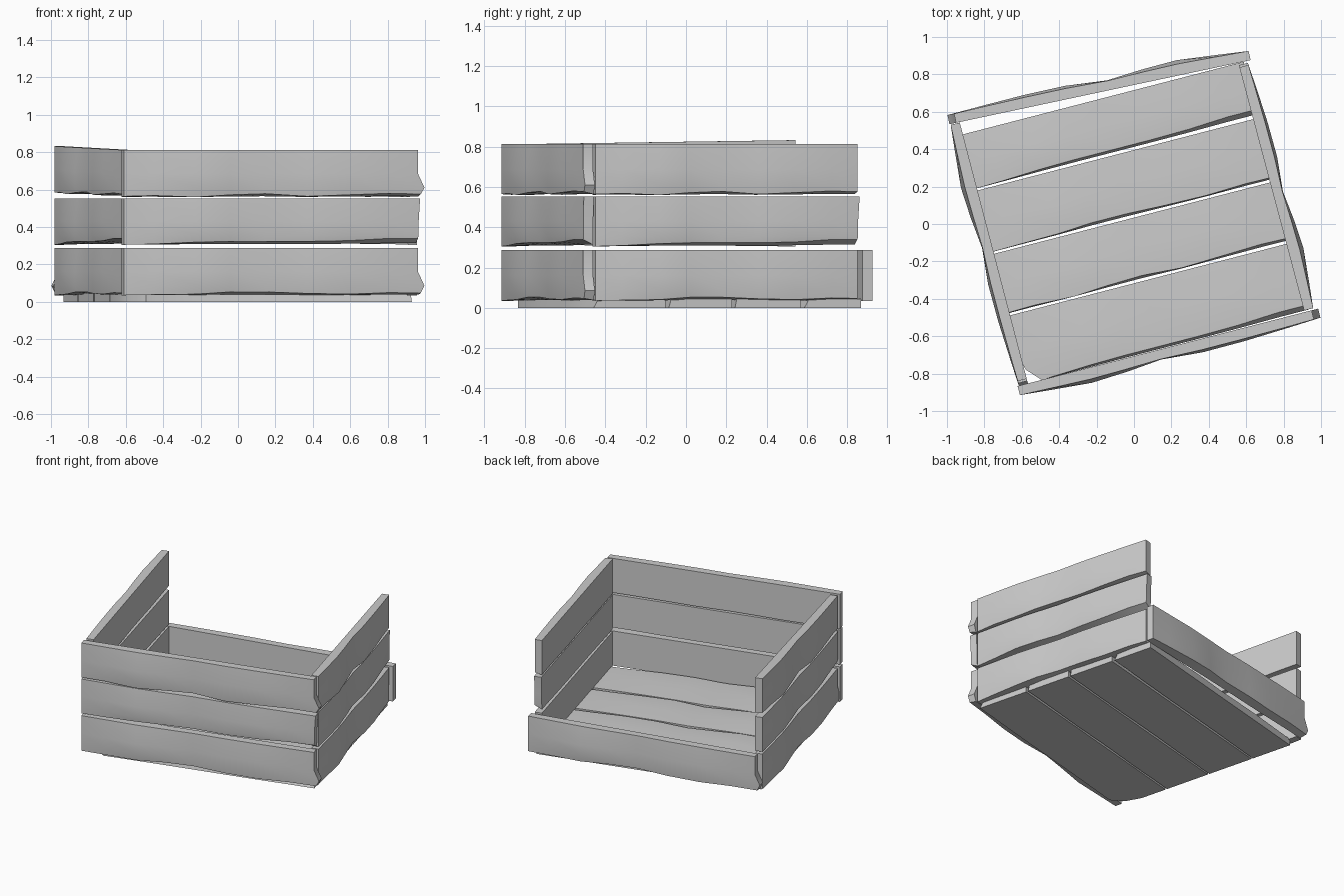
import bpy, bmesh, math
from mathutils import Vector

if "Cube" in bpy.data.objects:
    bpy.data.objects.remove(bpy.data.objects["Cube"])

UP = Vector((0, 0, 1))
# sections along a plank, and how far its worn face bulges at each
S     = (0, .10, .24, .36, .48, .62, .76, .90, 1)
BULGE = (0, .014, .032, .022, .004, .022, .020, .010, 0)
# worn lower edge at each section, one pattern per row of planks
WEAR = ((0, .003, .006, .018, .018, .010, .006, .014, .012),
        (0, .004, .014, .018, .018, .018, .022, .034, .034),
        (.004, .008, 0, .012, .018, .004, .012, .020, .016))
T = (1, .5, .2, 0)             # heights of the points across a plank
NOTCH = (0, 0, .036, .016)     # splintered end
SHORT = (.012, .004, .004, 0)  # plain end
FLAT = (0, 0, 0, 0)


def plank(name, origin, along, up, out, length, height, thick,
          wear, end=FLAT, start=FLAT, bulge=1.0, lift=0.0):
    bm = bmesh.new()
    rings = []
    last = len(S) - 1
    for i, s in enumerate(S):
        ring = []
        for outer in (True, False):
            idx = range(4) if outer else range(3, -1, -1)
            for k in idx:
                t = T[k]
                x = s * length
                if i == last:
                    x += end[k]
                if i == 0:
                    x += start[k]
                z = t * height + lift * (1 - s)
                n = -thick
                if outer:
                    n = BULGE[i] * bulge * (.35, 1, 1, .75)[k]
                    if k == 3:
                        z += wear[i]
                elif k == 3:
                    z += wear[i] * .25
                ring.append(bm.verts.new(origin + along * x + up * z + out * n))
        rings.append(ring)
    m = len(rings[0])
    for a, b in zip(rings, rings[1:]):
        for j in range(m):
            bm.faces.new((a[j], a[(j + 1) % m], b[(j + 1) % m], b[j]))
    # end caps as strips between worn and flat faces
    for r in (rings[0], rings[-1]):
        for j in range(3):
            bm.faces.new((r[j], r[j + 1], r[m - 2 - j], r[m - 1 - j]))
    bmesh.ops.recalc_face_normals(bm, faces=bm.faces)
    me = bpy.data.meshes.new(name)
    bm.to_mesh(me)
    bm.free()
    ob = bpy.data.objects.new(name, me)
    bpy.context.collection.objects.link(ob)
    bpy.ops.object.select_all(action='DESELECT')
    ob.select_set(True)
    bpy.context.view_layer.objects.active = ob
    bpy.ops.object.shade_smooth_by_angle(angle=math.radians(30))


# wall: stacked planks, left to right as seen from outside
ROWS = ((.035, .253), (.305, .247), (.56, .252))
def wall(name, a, b, rows, ends, lift=0.0):
    a, b = Vector((*a, 0)), Vector((*b, 0))
    along = (b - a).normalized()
    for r in range(rows):
        z, h = ROWS[r]
        plank(f"{name}_plank_{r + 1}", a + UP * z, along, UP, along.cross(UP),
              (b - a).length, h, .05, WEAR[r], end=ends[r],
              lift=lift if r == 2 else 0)


wall("front", (-.61, -.915), (.962, -.51), 3, (NOTCH, SHORT, NOTCH))
wall("right", (.958, -.45), (.612, .85), 3, (FLAT, SHORT, FLAT))
wall("left", (-.98, .53), (-.622, -.84), 3, (NOTCH, SHORT, FLAT), lift=.02)
wall("back", (.613, .925), (-.962, .59), 1, (NOTCH,))

# floor: four boards with the worn face up
ang = math.radians(14.5)
u = Vector((math.cos(ang), math.sin(ang), 0))
v = Vector((-math.sin(ang), math.cos(ang), 0))
EDGES = (-.69, -.30, .04, .39, .70)
for i in range(4):
    lo, hi = EDGES[i], EDGES[i + 1]
    broken = (0, 0, .03, .10) if i == 0 else FLAT
    plank(f"floor_board_{i + 1}", u * -.785 + v * (lo + .005) + UP * .045,
          u, v, UP, 1.57, hi - lo - .012, .045, WEAR[(i + 1) % 3],
          start=broken, bulge=.6)
